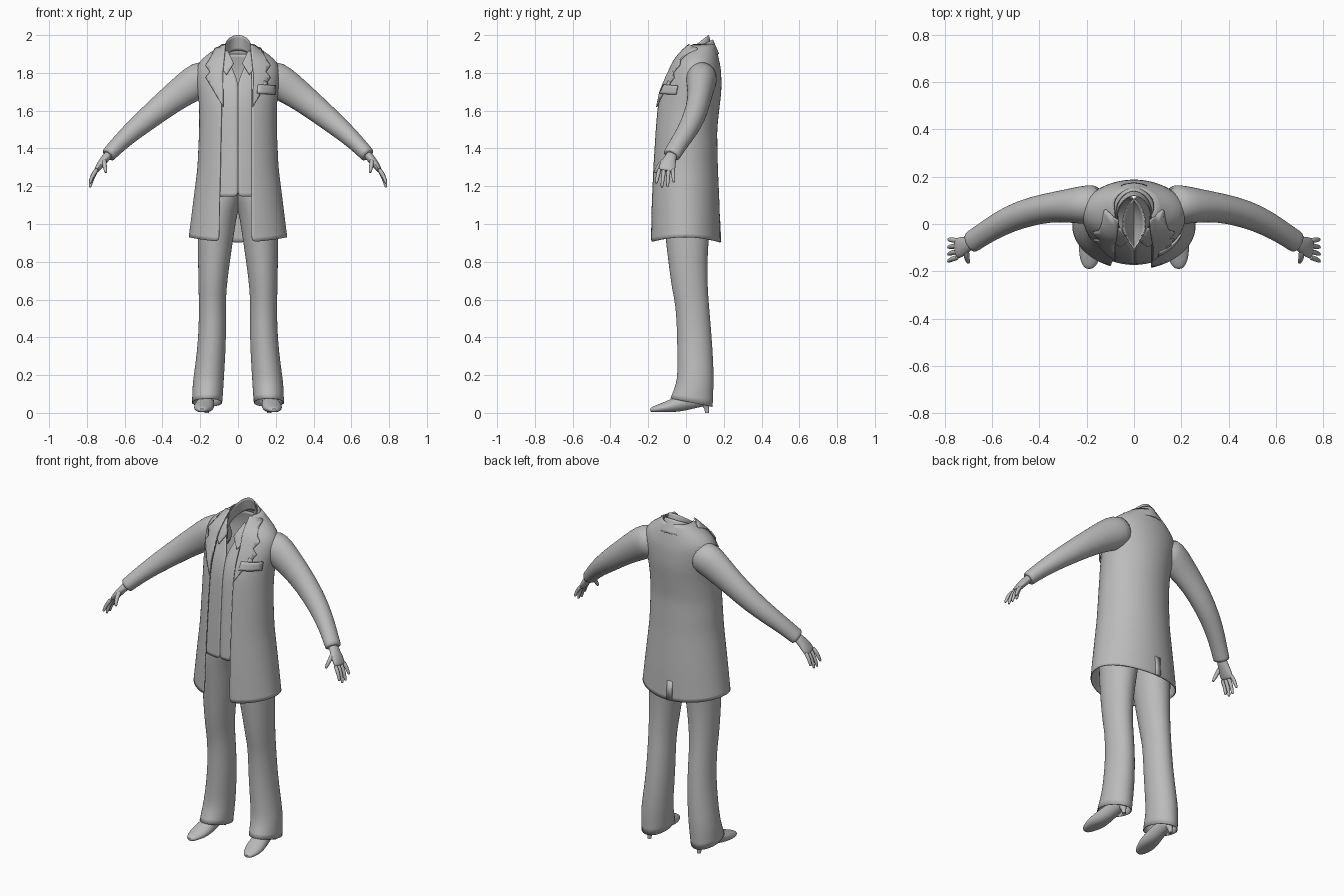
import bpy, bmesh, math
from mathutils import Vector

cube = bpy.data.objects.get("Cube")
if cube:
    bpy.data.objects.remove(cube, do_unlink=True)

GREY = bpy.data.materials.new("plain grey")
GREY.use_nodes = True
GREY.diffuse_color = (0.5, 0.5, 0.5, 1)
GREY.node_tree.nodes["Principled BSDF"].inputs["Base Color"].default_value = (0.5, 0.5, 0.5, 1)
SIDES = (("left", 1), ("right", -1))


def finish(name, bm, thick=0, subdiv=0, offset=0):
    bmesh.ops.recalc_face_normals(bm, faces=bm.faces)
    me = bpy.data.meshes.new(name)
    bm.to_mesh(me)
    bm.free()
    me.materials.append(GREY)
    ob = bpy.data.objects.new(name, me)
    bpy.context.collection.objects.link(ob)
    bpy.ops.object.select_all(action="DESELECT")
    ob.select_set(True)
    bpy.context.view_layer.objects.active = ob
    bpy.ops.object.shade_smooth_by_angle(angle=math.radians(50))
    if subdiv:
        ob.modifiers.new("smooth", "SUBSURF").levels = subdiv
        ob.modifiers["smooth"].render_levels = subdiv
    if thick:
        mod = ob.modifiers.new("thickness", "SOLIDIFY")
        mod.thickness = thick
        mod.offset = offset
    return ob


def loft(name, rings, closed=True, caps=False, **kw):
    """Skin a list of point rings."""
    bm = bmesh.new()
    rows = [[bm.verts.new(p) for p in r] for r in rings]
    n = len(rows[0])
    for a, b in zip(rows, rows[1:]):
        for i in range(n if closed else n - 1):
            j = (i + 1) % n
            bm.faces.new((a[i], a[j], b[j], b[i]))
    if caps:
        bm.faces.new(rows[0])
        bm.faces.new(rows[-1])
    return finish(name, bm, **kw)


def tube(name, rows, side=1, ref=(0, 1, 0), n=12, floor=None, **kw):
    """Tube along rows of x, y, z, half width along ref, half thickness."""
    pts = [Vector(r[:3]) for r in rows]
    rings = []
    for i, (p, r) in enumerate(zip(pts, rows)):
        t = (pts[min(i + 1, len(pts) - 1)] - pts[max(i - 1, 0)]).normalized()
        u = Vector(ref)
        u = (u - t * u.dot(t)).normalized()
        v = t.cross(u)
        ring = []
        for k in range(n):
            a = math.tau * k / n
            q = p + u * r[3] * math.cos(a) + v * r[4] * math.sin(a)
            if floor is not None:
                q.z = max(q.z, floor)
            ring.append((q.x * side, q.y, q.z))
        rings.append(ring)
    return loft(name, rings, caps=True, **kw)


# Torso outline: height, half width, front y, back y
TORSO = [(0.92, 0.26, -0.19, 0.18), (1.1, 0.237, -0.187, 0.175), (1.3, 0.212, -0.18, 0.166),
         (1.5, 0.203, -0.168, 0.162), (1.62, 0.203, -0.158, 0.175), (1.7, 0.21, -0.14, 0.185),
         (1.78, 0.22, -0.105, 0.185), (1.84, 0.215, -0.075, 0.18), (1.87, 0.195, -0.06, 0.172),
         (1.91, 0.14, -0.03, 0.163), (1.95, 0.085, 0.0, 0.15)]


def torso(z):
    z = min(max(z, TORSO[0][0]), TORSO[-1][0])
    for lo, hi in zip(TORSO, TORSO[1:]):
        if z <= hi[0]:
            f = (z - lo[0]) / (hi[0] - lo[0])
            return [p + (q - p) * f for p, q in zip(lo[1:], hi[1:])]


def chest_y(x, z):
    a, front, back = torso(z)
    mid, half = (front + back) / 2, (back - front) / 2
    return mid - half * math.sqrt(max(0, 1 - (x / a) ** 2))


def garment(name, z0, z1, rows, edges, inset=0, dip=0, **kw):
    """Shell round the torso, open at the front between two edges."""
    rings = []
    for k in range(rows + 1):
        z = z0 + (z1 - z0) * k / rows
        a, front, back = torso(z)
        a, front, back = a - inset, front + inset, back - inset
        right, left = edges(z)
        start = math.asin(min(0.98, left / a))
        stop = math.tau - math.asin(min(0.98, right / a))
        ring = []
        for i in range(41):
            t = start + (stop - start) * i / 40
            drop = dip * math.cos(t) ** 2 * max(0, 1 - k / 3)
            ring.append((a * math.sin(t), (front + back) / 2 - (back - front) / 2 * math.cos(t), z - drop))
        rings.append(ring)
    return loft(name, rings, closed=False, **kw)


def plate(name, outline, side=1, lift=0.01, thick=0.007):
    """Thin piece of cloth wrapped over the chest."""
    bm = bmesh.new()
    bm.faces.new([bm.verts.new((x * side, 0, z)) for x, z in outline])
    for axis, lo, hi in ((0, -0.2, 0.2), (2, 1.6, 1.96)):
        for i in range(int((hi - lo) / 0.02) + 1):
            co, no = [0, 0, 0], [0, 0, 0]
            co[axis], no[axis] = lo + 0.0201 * i, 1
            bmesh.ops.bisect_plane(bm, geom=bm.verts[:] + bm.edges[:] + bm.faces[:], plane_co=co, plane_no=no)
    for v in bm.verts:
        v.co.y = chest_y(v.co.x, v.co.z) - lift
    return finish(name, bm, thick=thick)


def collar(name, bottom, top, gap, **kw):
    """Tilted neck band: half width, front y, back y, front z, back z."""
    rings = []
    for k in range(4):
        w, yf, yb, zf, zb = [p + (q - p) * k / 3 for p, q in zip(bottom, top)]
        ring = []
        for i in range(33):
            t = gap + (math.tau - 2 * gap) * i / 32
            f = (1 - math.cos(t)) / 2
            ring.append((w * math.sin(t), yf + (yb - yf) * f, zf + (zb - zf) * f))
        rings.append(ring)
    return loft(name, rings, closed=False, **kw)


# Coat, shirt and their collars
garment("coat_body", 0.93, 1.95, 26, lambda z: (0.1 - 0.02 * min(1, z - 0.93), 0.072),
        dip=0.027, thick=0.006, subdiv=1)
garment("shirt_body", 1.145, 1.9, 20, lambda z: (max(0.0005, 0.4 * (z - 1.75)),) * 2,
        inset=0.014, thick=0.004, subdiv=1)
collar("coat_collar", (0.118, -0.05, 0.172, 1.83, 1.9), (0.078, -0.055, 0.14, 1.87, 1.975), 1.0, thick=0.007, subdiv=1)
collar("shirt_collar", (0.08, -0.06, 0.14, 1.8, 1.92), (0.07, -0.06, 0.12, 1.865, 2.0), 0.45, thick=0.004, subdiv=1)

LAPEL = [(0.065, 1.95), (0.12, 1.93), (0.15, 1.87), (0.172, 1.84), (0.148, 1.805),
         (0.17, 1.775), (0.078, 1.62), (0.08, 1.8)]
FLAP = [(0.055, 1.92), (0.022, 1.85), (0.06, 1.79), (0.085, 1.82), (0.085, 1.9)]
for label, s in SIDES:
    plate(label + "_lapel", LAPEL, s)
    plate(label + "_shirt_collar_flap", FLAP, s, lift=0.002, thick=0.005)

# Chest badge, its clip and the back vent
plate("chest_badge", [(0.1, 1.69), (0.195, 1.685), (0.198, 1.732), (0.105, 1.738)], lift=0.014, thick=0.009)
plate("badge_clip", [(0.135, 1.735), (0.158, 1.735), (0.155, 1.75), (0.137, 1.76)], lift=0.012)
vent = [[(x, 0.183 - 0.05 * (z - 0.92), z) for x in (-0.035, 0.0)] for z in (0.905, 1.02)]
loft("back_vent", vent, closed=False, thick=0.006)

# Trouser leg: height, inner x, outer x, front y, back y
LEG = [(1.25, -0.05, 0.18, -0.13, 0.13), (1.14, -0.03, 0.195, -0.13, 0.138), (1.08, 0.003, 0.205, -0.125, 0.136),
       (0.95, 0.022, 0.212, -0.11, 0.122), (0.8, 0.045, 0.21, -0.092, 0.11), (0.65, 0.064, 0.207, -0.073, 0.114),
       (0.57, 0.066, 0.205, -0.052, 0.12), (0.4, 0.064, 0.207, -0.045, 0.135), (0.25, 0.072, 0.225, -0.044, 0.144),
       (0.17, 0.077, 0.237, -0.046, 0.145), (0.12, 0.08, 0.24, -0.062, 0.143), (0.06, 0.085, 0.242, -0.082, 0.14)]
SLEEVE = [(0.13, 0.085, 1.79, 0.08, 0.08), (0.2, 0.082, 1.768, 0.085, 0.098), (0.27, 0.077, 1.72, 0.072, 0.088),
          (0.36, 0.07, 1.655, 0.062, 0.074), (0.47, 0.045, 1.565, 0.06, 0.064), (0.57, 0.0, 1.482, 0.053, 0.052),
          (0.64, -0.045, 1.415, 0.048, 0.044), (0.682, -0.073, 1.37, 0.048, 0.04), (0.69, -0.078, 1.362, 0.048, 0.04)]
PALM = [(0.675, -0.068, 1.38, 0.03, 0.024), (0.7, -0.083, 1.35, 0.032, 0.023), (0.725, -0.095, 1.32, 0.044, 0.021),
        (0.745, -0.102, 1.29, 0.046, 0.016), (0.752, -0.105, 1.278, 0.042, 0.012)]
THUMB = [(0.708, -0.105, 1.345, 0.016, 0.015), (0.708, -0.138, 1.315, 0.014, 0.013),
         (0.702, -0.155, 1.29, 0.011, 0.011), (0.698, -0.165, 1.268, 0.007, 0.007)]
SHOE = [(0.165, 0.128, 0.07, 0.022, 0.022), (0.165, 0.1, 0.068, 0.036, 0.034), (0.167, 0.04, 0.066, 0.04, 0.042),
        (0.172, -0.03, 0.05, 0.048, 0.045), (0.18, -0.09, 0.032, 0.056, 0.034), (0.187, -0.14, 0.023, 0.046, 0.024),
        (0.19, -0.175, 0.017, 0.03, 0.017), (0.191, -0.19, 0.013, 0.014, 0.009)]
# Fingers: base y, tip y, tip height
FINGERS = {"index": (-0.14, -0.158, 1.215), "middle": (-0.116, -0.128, 1.193),
           "ring": (-0.092, -0.098, 1.195), "little": (-0.07, -0.065, 1.22)}

for label, s in SIDES:
    rings = []
    for z, xi, xo, yf, yb in LEG:
        slope = 0.2 if z < 0.1 else 0.08 if z < 0.15 else 0
        ring = []
        for k in range(20):
            a = math.tau * k / 20
            y = (yf + yb) / 2 - (yb - yf) / 2 * math.cos(a)
            ring.append((s * ((xi + xo) / 2 + (xo - xi) / 2 * math.sin(a)), y, z - y * slope))
        rings.append(ring)
    loft(label + "_trouser_leg", rings, thick=0.005, subdiv=1)
    tube(label + "_sleeve", SLEEVE, s, n=20, subdiv=1)
    tube(label + "_palm", PALM, s, subdiv=1)
    tube(label + "_thumb", THUMB, s, n=8, subdiv=1)
    for finger, (y0, y1, z1) in FINGERS.items():
        path = []
        for f, x, r in ((0, 0.742, 0.0125), (0.35, 0.764, 0.012), (0.7, 0.777, 0.01), (0.95, 0.783, 0.008), (1, 0.784, 0.005)):
            path.append((x, y0 + (y1 - y0) * f, 1.295 + (z1 - 1.295) * f, r, r))
        tube(label + "_" + finger + "_finger", path, s, n=8, subdiv=1)
    tube(label + "_shoe", SHOE, s, ref=(1, 0, 0), n=16, floor=0.004, subdiv=1)
    tube(label + "_heel", [(0.165, 0.112, 0, 0.011, 0.011), (0.165, 0.11, 0.025, 0.013, 0.013),
                           (0.165, 0.1, 0.055, 0.026, 0.026)], s, ref=(1, 0, 0))
